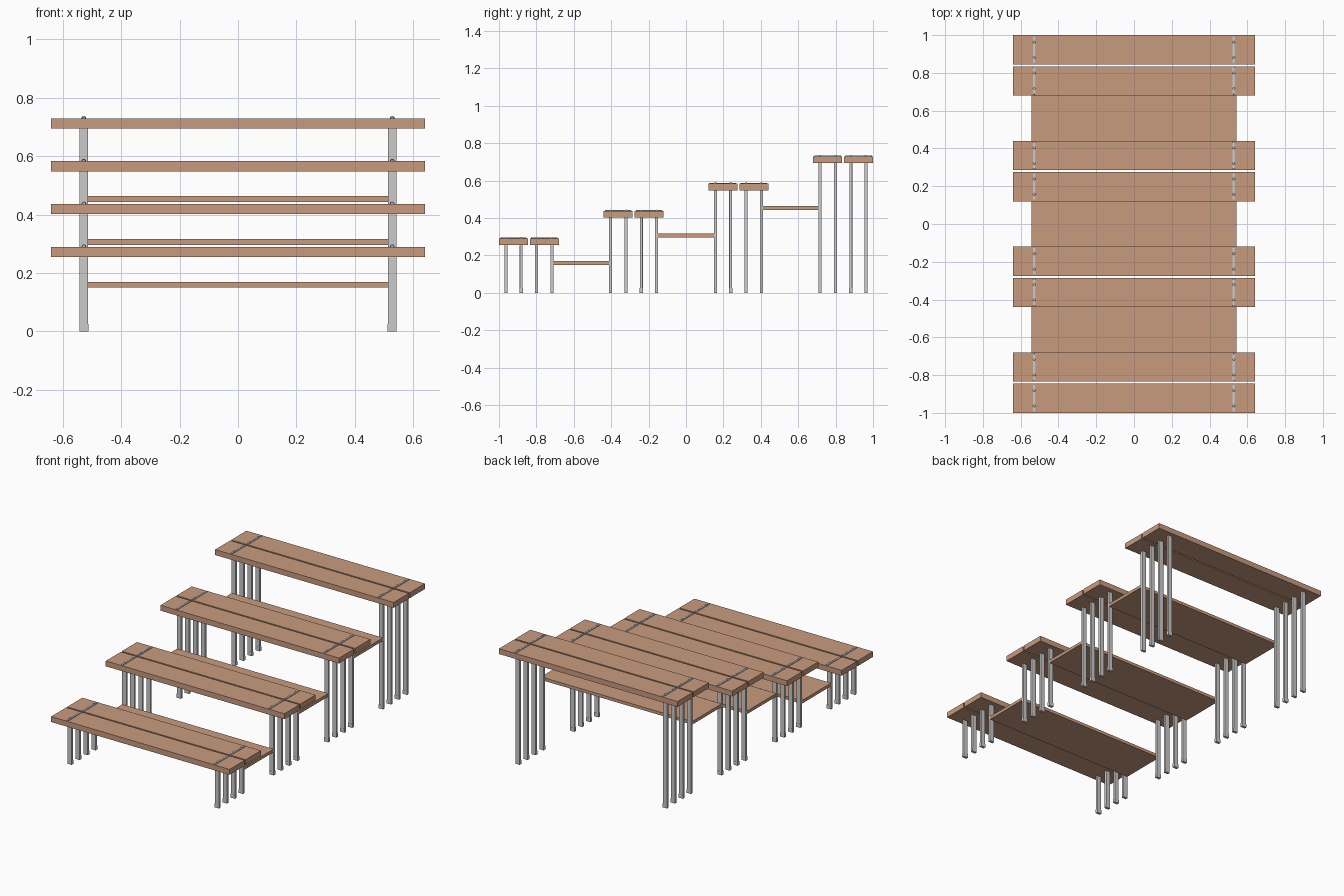
import bpy

if "Cube" in bpy.data.objects:
    bpy.data.objects.remove(bpy.data.objects["Cube"])

wood = bpy.data.materials.new("wood")
wood.diffuse_color = (0.58, 0.33, 0.21, 1)
wood.use_nodes = True
wood.node_tree.nodes["Principled BSDF"].inputs["Base Color"].default_value = wood.diffuse_color


def box(name, center, size, mat=None, bevel=0):
    bpy.ops.mesh.primitive_cube_add(size=1, location=center)
    ob = bpy.context.object
    ob.name = name
    ob.scale = size
    bpy.ops.object.transform_apply(location=False, rotation=False, scale=True)
    if mat:
        ob.data.materials.append(mat)
    if bevel:
        mod = ob.modifiers.new("bevel", 'BEVEL')
        mod.width = bevel
        mod.segments = 2
    return ob


def bolt(x, y, z):
    # low domed bolt head on top of the strap
    bpy.ops.mesh.primitive_uv_sphere_add(segments=12, ring_count=6, radius=0.008, location=(x, y, z))
    ob = bpy.context.object
    ob.name = "bolt_head"
    bpy.ops.object.shade_smooth()


ROWS = 4
PITCH, RISE = 0.56, 0.1467
LEG_X = 0.528

for i in range(ROWS):
    y0 = -0.84 + i * PITCH
    top = 0.29 + i * RISE

    # pair of seat planks
    for s in (-1, 1):
        yc = y0 + s * 0.0825
        box("seat_plank", (0, yc, top - 0.0175), (1.28, 0.155, 0.035), wood)
        # metal straps across each plank
        for sx in (-1, 1):
            box("seat_strap", (sx * LEG_X, yc, top + 0.001), (0.012, 0.142, 0.008), bevel=0.002)

    # legs with bolt heads above and feet below
    for sx in (-1, 1):
        for dy in (-0.123, -0.041, 0.041, 0.123):
            h = top - 0.034
            box("leg", (sx * LEG_X, y0 + dy, h / 2), (0.030, 0.016, h), bevel=0.002)
            box("foot_cap", (sx * LEG_X, y0 + dy, 0.0125), (0.031, 0.017, 0.025))
            bolt(sx * LEG_X, y0 + dy, top)

    # footboard joining this row to the next
    if i < ROWS - 1:
        box("footboard", (0, y0 + PITCH / 2, 0.16 + i * RISE), (1.084, 0.302, 0.02), wood)
